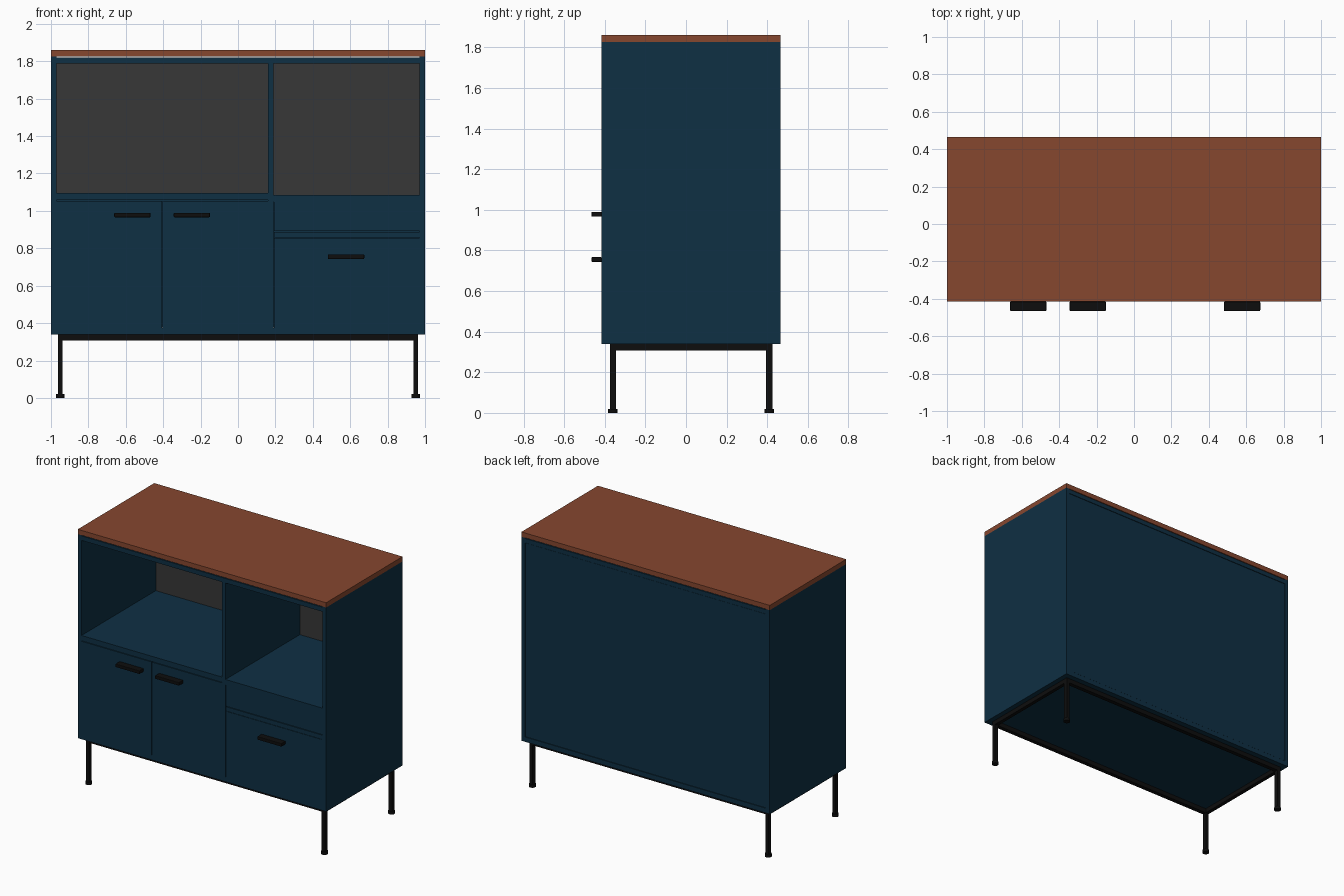
import bpy

cube = bpy.data.objects.get("Cube")
if cube:
    bpy.data.objects.remove(cube, do_unlink=True)


def material(name, colour):
    mat = bpy.data.materials.new(name)
    mat.use_nodes = True
    mat.diffuse_color = (*colour, 1)
    mat.node_tree.nodes["Principled BSDF"].inputs["Base Color"].default_value = (*colour, 1)
    return mat


NAVY = material("navy paint", (0.0045, 0.029, 0.057))
WOOD = material("brown wood", (0.24, 0.063, 0.028))
GREY = material("dark grey backing", (0.038, 0.038, 0.038))
BLACK = material("black metal", (0.004, 0.004, 0.004))


def box(name, x, y, z, mat, bevel=0):
    """Box spanning the given (low, high) ranges."""
    spans = (x, y, z)
    bpy.ops.mesh.primitive_cube_add(size=1, location=[(a + b) / 2 for a, b in spans])
    ob = bpy.context.object
    ob.name = name
    ob.scale = [b - a for a, b in spans]
    bpy.ops.object.transform_apply(location=False, rotation=False, scale=True)
    ob.data.materials.append(mat)
    if bevel:
        mod = ob.modifiers.new("Soft edges", "BEVEL")
        mod.width = bevel
        mod.segments = 2
    return ob


FRONT, BACK = -0.415, 0.465
INNER_BACK = 0.44            # where the shelves meet the backing
LOW, HIGH = 0.34, 1.825      # carcass bottom and top
BOARD = 0.03
IN = 1 - BOARD               # inner face of the side panels
DIV = (0.16, 0.19)           # divider thickness
GAP = 0.002
depth = (FRONT, INNER_BACK)
left_bay, right_bay = (-IN, DIV[0]), (DIV[1], IN)

# Carcass
box("top_board", (-1, 1), (FRONT, BACK), (HIGH, 1.86), WOOD)
for side, s in (("left", 1), ("right", -1)):
    box(side + "_side_panel", sorted((s, s * IN)), (FRONT, BACK), (LOW, HIGH), NAVY)
box("bottom_board", (-IN, IN), (FRONT, BACK), (LOW, 0.375), NAVY)
box("divider", DIV, depth, (0.375, 1.82), NAVY)
box("back_panel", (-IN, IN), (INNER_BACK + 0.006, BACK - GAP), (0.377, 1.787), NAVY)
box("back_top_rail", (-IN, IN), (INNER_BACK, BACK), (1.789, 1.82), NAVY)

# Open compartments with grey backing
for name, bay, floor in (("wide", left_bay, 1.095), ("narrow", right_bay, 1.085)):
    box(name + "_ceiling", bay, depth, (1.787, 1.82), NAVY)
    box(name + "_shelf", bay, depth, (floor - 0.038, floor), NAVY)
    box(name + "_backing", bay, (INNER_BACK, INNER_BACK + 0.005), (floor, 1.787), GREY)

# Doors, drawer and the fixed panel above the drawer
front = (FRONT, FRONT + BOARD)
middle = (left_bay[0] + left_bay[1]) / 2
box("outer_door", (-IN, middle - GAP), front, (0.375, 1.053), NAVY)
box("inner_door", (middle + GAP, DIV[0]), front, (0.375, 1.053), NAVY)
box("fixed_panel", (DIV[1] + GAP, IN), front, (0.892, 1.047), NAVY)
box("drawer_rail", (DIV[1] + GAP, IN), depth, (0.857, 0.888), NAVY)
box("drawer_front", (DIV[1] + GAP, IN), front, (0.375, 0.855), NAVY)

# Handles
for name, x, z in (("outer_door", -0.565, 0.978), ("inner_door", -0.247, 0.978),
                   ("drawer", 0.578, 0.755)):
    box(name + "_handle", (x - 0.097, x + 0.097), (-0.465, FRONT),
        (z - 0.012, z + 0.012), BLACK, bevel=0.004)

# Metal base: rails, legs and round feet
LEG_Y = (-0.36, 0.41)
for name, y in zip(("front", "back"), LEG_Y):
    box(name + "_base_rail", (-0.963, 0.963), (y - 0.015, y + 0.015), (0.308, LOW), BLACK)
for side, s in (("left", 1), ("right", -1)):
    x = s * 0.95
    box(side + "_base_rail", (x - 0.013, x + 0.013),
        (LEG_Y[0] + 0.015, LEG_Y[1] - 0.015), (0.308, LOW), BLACK)
    for name, y in zip(("front", "back"), LEG_Y):
        box(f"{name}_{side}_leg", (x - 0.013, x + 0.013), (y - 0.015, y + 0.015),
            (0.015, 0.308), BLACK)
        bpy.ops.mesh.primitive_cylinder_add(vertices=20, radius=0.023, depth=0.02,
                                            location=(x, y, 0.01))
        foot = bpy.context.object
        foot.name = f"{name}_{side}_foot"
        foot.data.materials.append(BLACK)
        bpy.ops.object.shade_smooth_by_angle()
